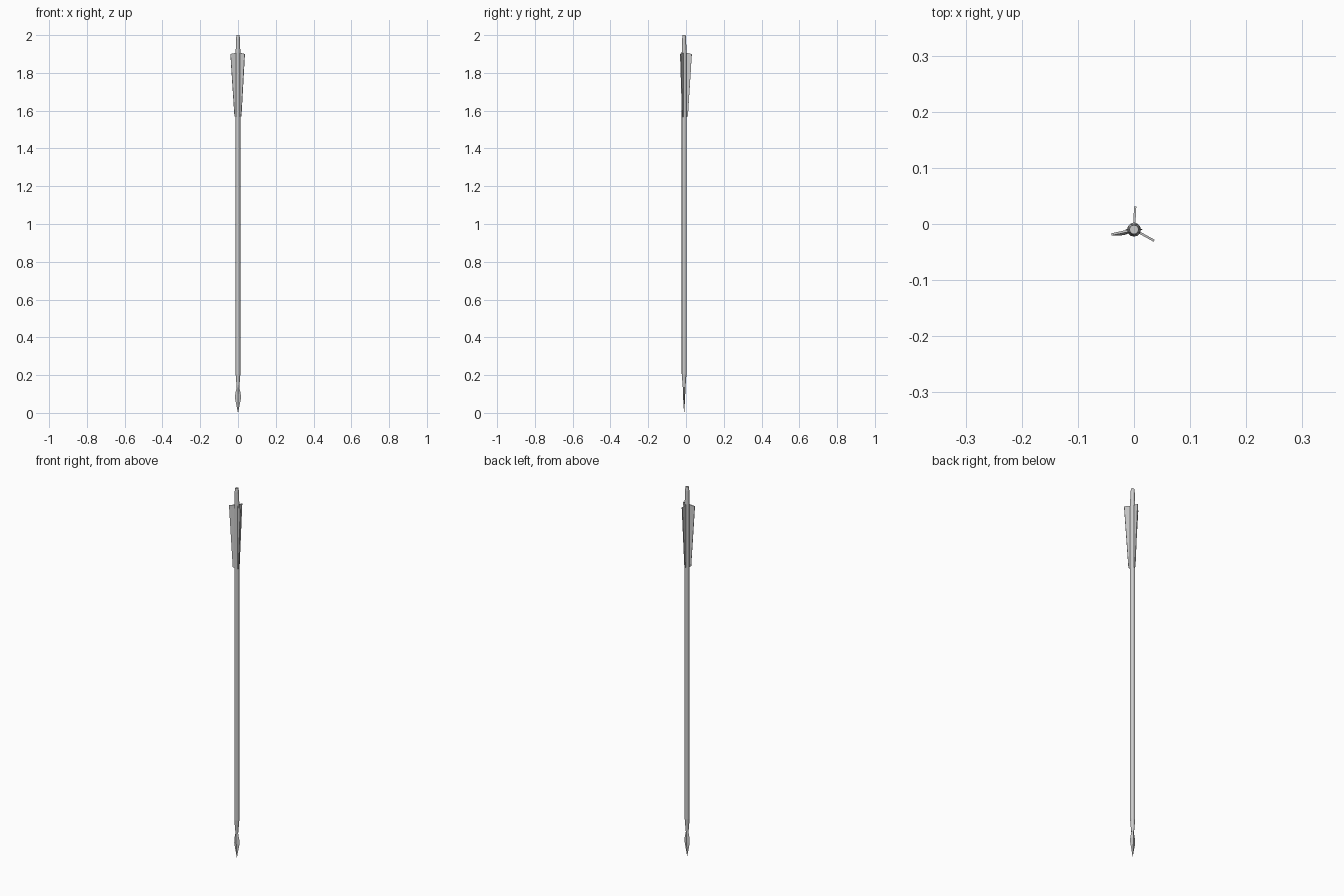
import bpy, bmesh
from math import sin, cos, pi, radians
from mathutils import Vector

if "Cube" in bpy.data.objects:
    bpy.data.objects.remove(bpy.data.objects["Cube"])

CX, CY = 0.0, -0.01   # shaft axis


def make_object(name, bm):
    bmesh.ops.recalc_face_normals(bm, faces=bm.faces[:])
    mesh = bpy.data.meshes.new(name)
    bm.to_mesh(mesh)
    bm.free()
    ob = bpy.data.objects.new(name, mesh)
    bpy.context.collection.objects.link(ob)
    return ob


def loft(name, rings, sides):
    """Stack of elliptical rings given as (z, radius x, radius y)."""
    bm = bmesh.new()
    loops = []
    for z, rx, ry in rings:
        loops.append([bm.verts.new((CX + rx * cos(2 * pi * i / sides),
                                    CY + ry * sin(2 * pi * i / sides), z))
                      for i in range(sides)])
    for a, b in zip(loops, loops[1:]):
        for i in range(sides):
            j = (i + 1) % sides
            bm.faces.new((a[i], a[j], b[j], b[i]))
    bm.faces.new(loops[0])
    bm.faces.new(loops[-1])
    return make_object(name, bm)


def vane(name, low_angle, top_angle, thick=0.004):
    """Tapered feather, slightly twisted from its low to its top end."""
    bm = bmesh.new()
    rings = []
    for angle, r_out, z_in, z_out in ((low_angle, 0.020, 1.565, 1.57),
                                      (top_angle, 0.041, 1.907, 1.90)):
        a = radians(angle)
        d = Vector((cos(a), sin(a), 0))
        n = Vector((-sin(a), cos(a), 0)) * thick / 2
        base = Vector((CX, CY, 0))
        rings.append([bm.verts.new(base + d * r + n * s + Vector((0, 0, z)))
                      for r, z, s in ((0.008, z_in, -1), (r_out, z_out, -1),
                                      (r_out, z_out, 1), (0.008, z_in, 1))])
    lo, hi = rings
    for i in range(4):
        j = (i + 1) % 4
        bm.faces.new((lo[i], lo[j], hi[j], hi[i]))
    bm.faces.new(lo)
    bm.faces.new(hi)
    return make_object(name, bm)


# shaft with tapered ends
loft("shaft", [(0.135, 0.007, 0.007), (0.205, 0.0125, 0.0125),
               (1.91, 0.0125, 0.0125)], 12)

# nock at the tail
loft("nock", [(1.905, 0.0125, 0.0125), (1.98, 0.0105, 0.0105),
              (2.0, 0.008, 0.008)], 12)

# flat leaf-shaped head
loft("arrowhead", [(0.0, 0.0005, 0.0005), (0.075, 0.0155, 0.005),
                   (0.10, 0.0145, 0.006), (0.14, 0.006, 0.007),
                   (0.15, 0.006, 0.007)], 4)

# three feathers
for i, (low, top) in enumerate(((87, 87), (-29, -29), (204, 192))):
    vane(f"feather_{i + 1}", low, top)
